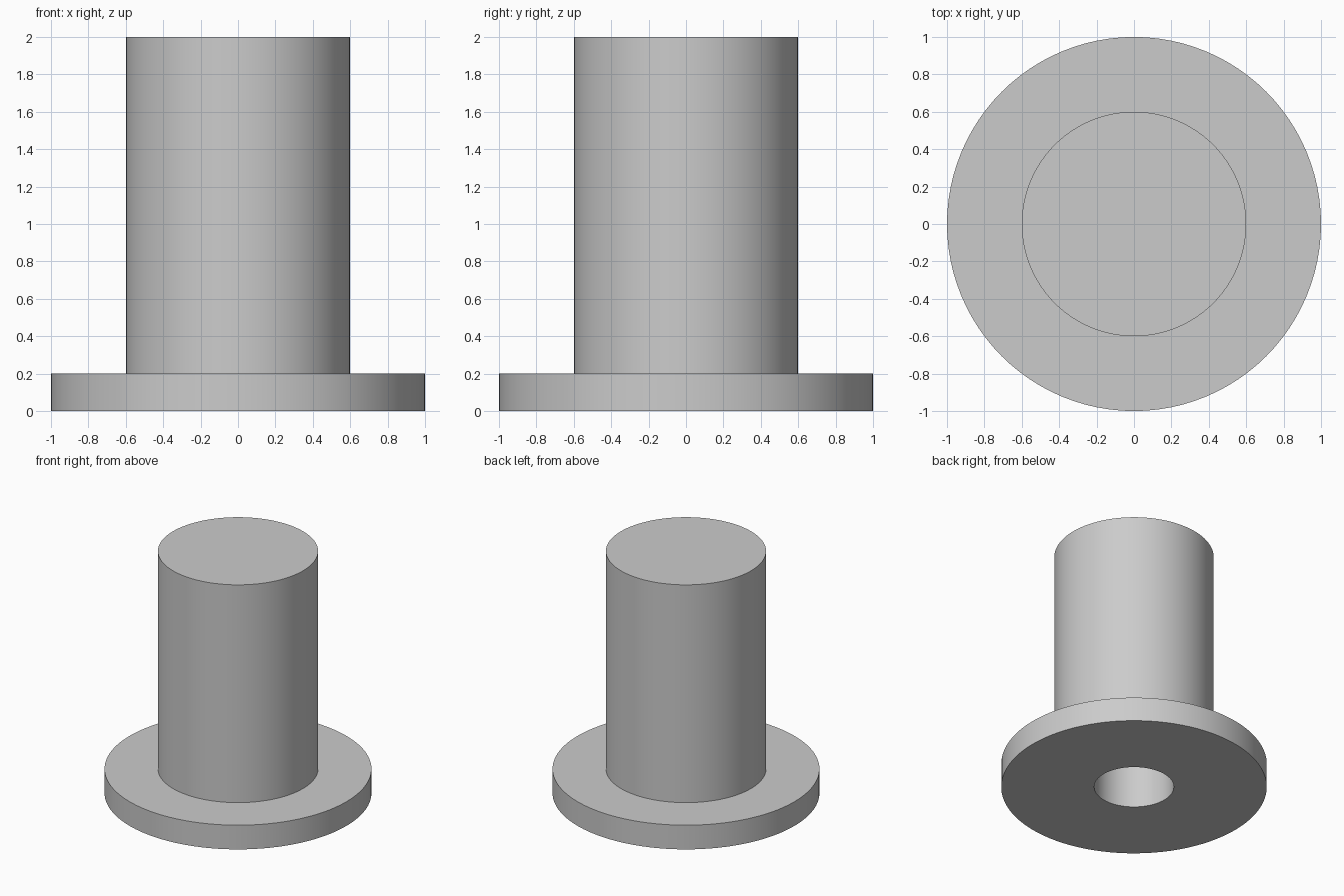
import bpy
import bmesh
from math import radians, tau
from mathutils import Vector

cube = bpy.data.objects.get("Cube")
if cube:
    bpy.data.objects.remove(cube, do_unlink=True)

SEGMENTS = 96
FLANGE_RADIUS, FLANGE_HEIGHT = 1.0, 0.2
SHAFT_RADIUS, TOTAL_HEIGHT = 0.6, 2.0
BORE_RADIUS, BORE_DEPTH = 0.3, 1.6

grey = bpy.data.materials.new("plain grey")
colour = (0.6, 0.6, 0.6, 1.0)
grey.use_nodes = True
grey.diffuse_color = colour
grey.node_tree.nodes["Principled BSDF"].inputs["Base Color"].default_value = colour


def lathe(name, profile, material):
    """Turn a half profile of (radius, height) points around the z axis."""
    bm = bmesh.new()
    points = [bm.verts.new((r, 0, z)) for r, z in profile]
    edges = [bm.edges.new(pair) for pair in zip(points, points[1:])]
    bmesh.ops.spin(bm, geom=points + edges, cent=Vector(), axis=(0, 0, 1),
                   angle=tau, steps=SEGMENTS, use_merge=True)
    bmesh.ops.remove_doubles(bm, verts=bm.verts, dist=0.0001)
    bmesh.ops.recalc_face_normals(bm, faces=bm.faces)
    mesh = bpy.data.meshes.new(name)
    bm.to_mesh(mesh)
    bm.free()
    mesh.materials.append(material)
    obj = bpy.data.objects.new(name, mesh)
    bpy.context.collection.objects.link(obj)
    bpy.ops.object.select_all(action="DESELECT")
    obj.select_set(True)
    bpy.context.view_layer.objects.active = obj
    bpy.ops.object.shade_smooth_by_angle(angle=radians(30))
    return obj


# Flanged shaft, turned in one piece with a blind bore from below
lathe("flanged_shaft", [
    (0, BORE_DEPTH),
    (BORE_RADIUS, BORE_DEPTH),
    (BORE_RADIUS, 0),
    (FLANGE_RADIUS, 0),
    (FLANGE_RADIUS, FLANGE_HEIGHT),
    (SHAFT_RADIUS, FLANGE_HEIGHT),
    (SHAFT_RADIUS, TOTAL_HEIGHT),
    (0, TOTAL_HEIGHT),
], grey)
